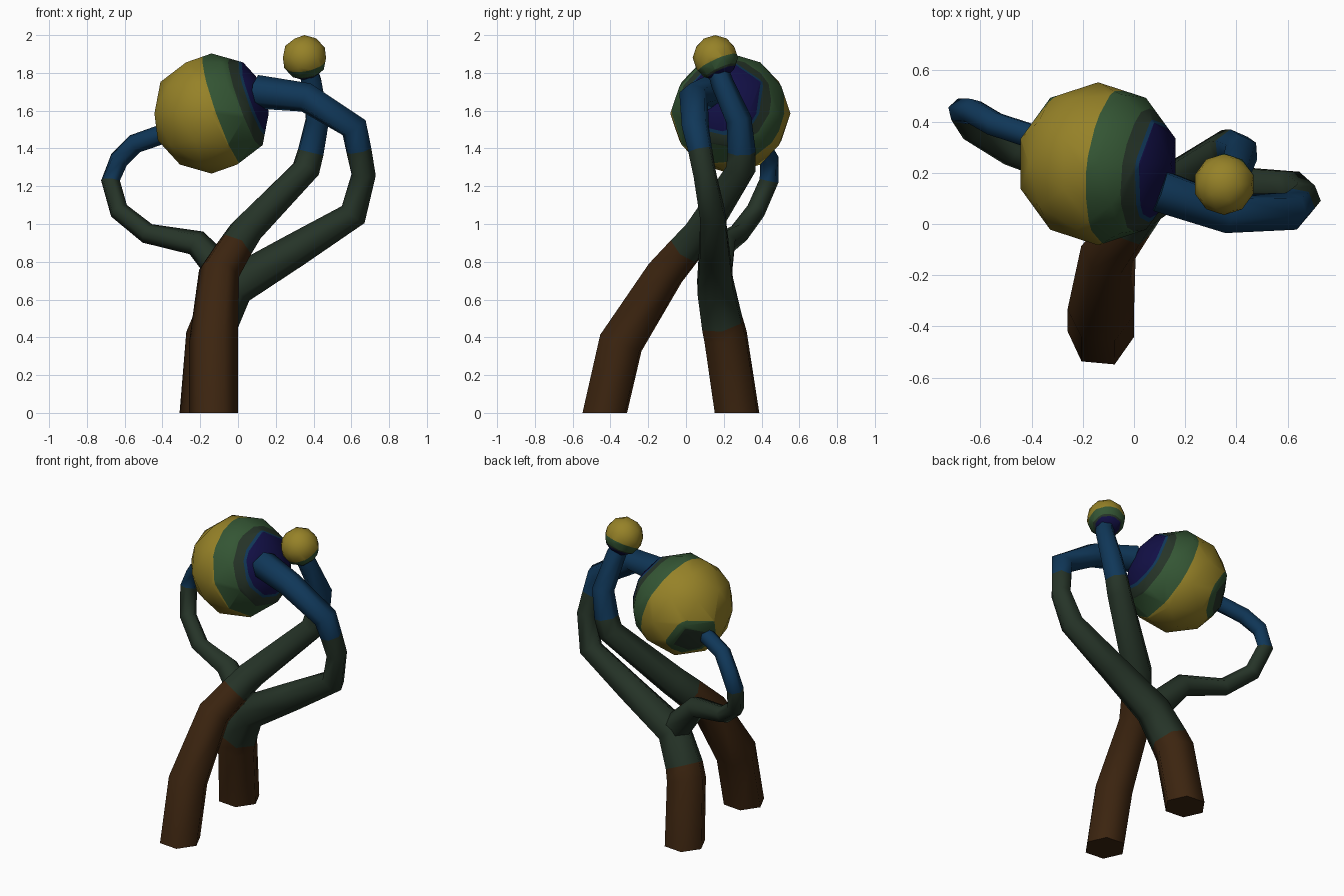
import bpy, bmesh, math
from mathutils import Vector

if "Cube" in bpy.data.objects:
    bpy.data.objects.remove(bpy.data.objects["Cube"], do_unlink=True)


def material(name, rgb):
    mat = bpy.data.materials.new(name)
    mat.use_nodes = True
    mat.diffuse_color = (*rgb, 1)
    mat.node_tree.nodes["Principled BSDF"].inputs["Base Color"].default_value = (*rgb, 1)
    return mat


MATERIALS = [
    material("bark_brown", (0.045, 0.018, 0.005)),
    material("dark_green", (0.019, 0.034, 0.021)),
    material("deep_blue", (0.005, 0.038, 0.098)),
    material("navy", (0.006, 0.005, 0.061)),
    material("leaf_green", (0.034, 0.091, 0.034)),
    material("mustard_yellow", (0.305, 0.223, 0.021)),
]
BROWN, DARK, BLUE, NAVY, GREEN, YELLOW = range(len(MATERIALS))


def finish(name, bm):
    bmesh.ops.recalc_face_normals(bm, faces=bm.faces)
    mesh = bpy.data.meshes.new(name)
    bm.to_mesh(mesh)
    bm.free()
    for mat in MATERIALS:
        mesh.materials.append(mat)
    obj = bpy.data.objects.new(name, mesh)
    bpy.context.collection.objects.link(obj)
    bpy.ops.object.select_all(action='DESELECT')
    obj.select_set(True)
    bpy.context.view_layer.objects.active = obj
    bpy.ops.object.shade_smooth_by_angle(angle=math.radians(75))


def tube(name, stations, grounded=False, sides=6):
    """Sweep a polygon along (point, radius, colour of the next segment)."""
    bm = bmesh.new()
    points = [Vector(s[0]) for s in stations]
    steps = [(b - a).normalized() for a, b in zip(points, points[1:])]
    across = Vector((1, -0.09, 0))
    rings = []
    for i, (_, radius, _) in enumerate(stations):
        tangent = (steps[max(i - 1, 0)] + steps[min(i, len(steps) - 1)]).normalized()
        if grounded and i == 0:
            tangent = Vector((0, 0, 1))
        across = (across - tangent * across.dot(tangent)).normalized()
        other = tangent.cross(across)
        ring = []
        for k in range(sides):
            a = math.tau * k / sides
            ring.append(bm.verts.new(
                points[i] + radius * (math.cos(a) * across + math.sin(a) * other)))
        rings.append(ring)
    for i, (r0, r1) in enumerate(zip(rings, rings[1:])):
        for k in range(sides):
            n = (k + 1) % sides
            bm.faces.new((r0[k], r0[n], r1[n], r1[k])).material_index = stations[i][2]
    bm.faces.new(rings[0]).material_index = stations[0][2]
    bm.faces.new(rings[-1]).material_index = stations[-1][2]
    finish(name, bm)


def banded_ball(name, centre, radius, caps):
    """Faceted ball with coloured caps: (axis, [(distance, colour), ...])."""
    centre = Vector(centre)
    bm = bmesh.new()
    bmesh.ops.create_icosphere(bm, subdivisions=2, radius=radius)
    for face in bm.faces:
        face.material_index = YELLOW
    for axis, bands in caps:
        axis = Vector(axis).normalized()
        for distance, colour in bands:
            geom = bm.verts[:] + bm.edges[:] + bm.faces[:]
            bmesh.ops.bisect_plane(bm, geom=geom, plane_co=axis * distance, plane_no=axis)
            for face in bm.faces:
                if face.calc_center_median().dot(axis) > distance:
                    face.material_index = colour
    bmesh.ops.translate(bm, verts=bm.verts, vec=centre)
    finish(name, bm)


# Front stem, rising to the small ball
tube("front_stem", [
    ((-0.13, -0.43, 0), 0.13, BROWN),
    ((-0.13, -0.345, 0.37), 0.13, BROWN),
    ((-0.1, -0.11, 0.74), 0.11, BROWN),
    ((-0.02, 0.0, 0.87), 0.1, DARK),
    ((0.04, 0.08, 0.96), 0.095, DARK),
    ((0.36, 0.29, 1.29), 0.08, DARK),
    ((0.385, 0.295, 1.38), 0.075, BLUE),
    ((0.42, 0.28, 1.55), 0.068, BLUE),
    ((0.39, 0.19, 1.75), 0.06, BLUE),
    ((0.36, 0.16, 1.85), 0.055, BLUE),
], grounded=True)

# Back stem, looping over into the large ball
tube("back_stem", [
    ((-0.18, 0.27, 0), 0.13, BROWN),
    ((-0.15, 0.21, 0.4), 0.127, BROWN),
    ((-0.12, 0.19, 0.48), 0.122, DARK),
    ((-0.02, 0.155, 0.67), 0.11, DARK),
    ((0.3, 0.15, 0.86), 0.09, DARK),
    ((0.61, 0.14, 1.05), 0.075, DARK),
    ((0.665, 0.1, 1.26), 0.065, DARK),
    ((0.64, 0.075, 1.39), 0.068, BLUE),
    ((0.615, 0.05, 1.51), 0.075, BLUE),
    ((0.36, 0.04, 1.67), 0.08, BLUE),
    ((0.1, 0.13, 1.7), 0.09, BLUE),
], grounded=True)

# Thin side branch, curling round to the far side of the large ball
tube("side_branch", [
    ((-0.04, 0.16, 0.7), 0.09, DARK),
    ((-0.22, 0.2, 0.9), 0.07, DARK),
    ((-0.48, 0.28, 0.95), 0.055, DARK),
    ((-0.63, 0.37, 1.07), 0.052, DARK),
    ((-0.675, 0.44, 1.23), 0.052, BLUE),
    ((-0.63, 0.44, 1.34), 0.052, BLUE),
    ((-0.545, 0.39, 1.425), 0.052, BLUE),
    ((-0.36, 0.33, 1.49), 0.052, BLUE),
])

# Balls, banded around the places where the stems meet them
banded_ball("large_ball", (-0.14, 0.235, 1.585), 0.318, [
    ((0.93, -0.12, 0.33),
     [(0.06, GREEN), (0.185, DARK), (0.228, BLUE), (0.24, NAVY)]),
    ((-0.68, 0.6, -0.41), [(0.265, GREEN), (0.287, DARK)]),
])
banded_ball("small_ball", (0.352, 0.155, 1.88), 0.12, [
    ((0.2, 0.4, -0.9), [(0.03, GREEN), (0.075, DARK), (0.085, NAVY)]),
])
